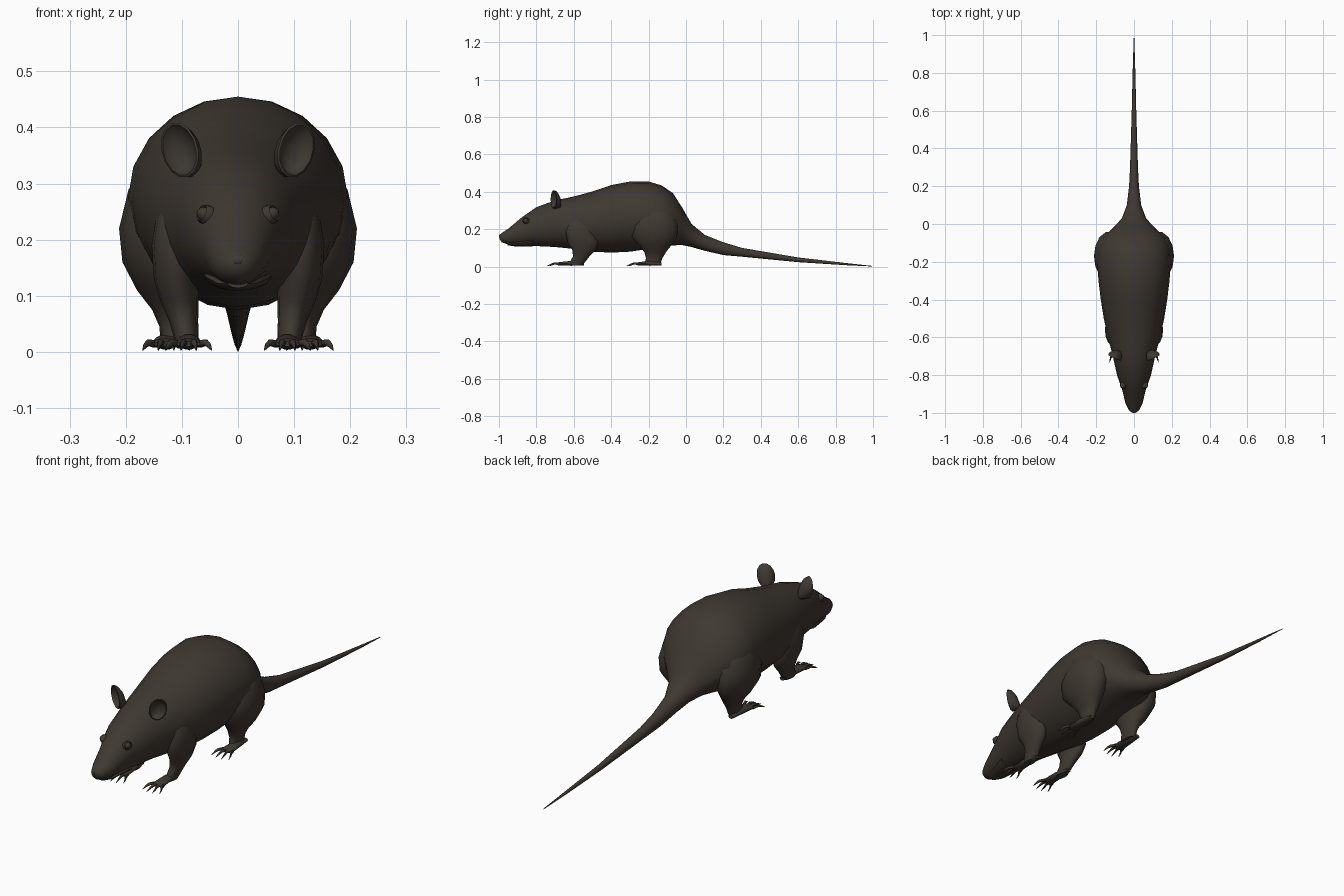
import bpy, bmesh, math
from mathutils import Vector

fur = bpy.data.materials.new("dark brown fur")
fur.diffuse_color = (0.05, 0.04, 0.031, 1)


def loft(name, rings, sides=16, mirror=True, angle=60):
    """Skin elliptical rings, each given as (centre, half-axis u, half-axis v)."""
    bm = bmesh.new()
    loops = []
    for c, u, v in rings:
        c, u, v = Vector(c), Vector(u), Vector(v)
        loops.append([bm.verts.new(c + u * math.cos(t) + v * math.sin(t))
                      for t in (2 * math.pi * i / sides for i in range(sides))])
    for a, b in zip(loops, loops[1:]):
        for i in range(sides):
            j = (i + 1) % sides
            bm.faces.new((a[i], a[j], b[j], b[i]))
    bm.faces.new(loops[0])
    bm.faces.new(loops[-1])
    bmesh.ops.recalc_face_normals(bm, faces=bm.faces)
    me = bpy.data.meshes.new(name)
    bm.to_mesh(me)
    bm.free()
    me.materials.append(fur)
    ob = bpy.data.objects.new(name, me)
    bpy.context.collection.objects.link(ob)
    if mirror:
        ob.modifiers.new("mirror", 'MIRROR').use_mirror_merge = False
    bpy.ops.object.select_all(action='DESELECT')
    ob.select_set(True)
    bpy.context.view_layer.objects.active = ob
    bpy.ops.object.shade_smooth_by_angle(angle=math.radians(angle))
    return ob


# head, body and tail: y, bottom, top, half width
profile = [
    (-0.998, .148, .170, .012), (-0.985, .130, .180, .028), (-0.95, .118, .203, .045),
    (-0.88, .114, .262, .062), (-0.80, .110, .318, .090), (-0.70, .105, .354, .112),
    (-0.60, .095, .375, .138), (-0.50, .080, .402, .160), (-0.40, .075, .436, .176),
    (-0.30, .080, .455, .188), (-0.20, .095, .455, .196), (-0.13, .107, .434, .192),
    (-0.07, .114, .393, .165), (-0.02, .115, .315, .110), (0.03, .105, .228, .064),
    (0.10, .085, .170, .038), (0.20, .062, .130, .026), (0.30, .053, .100, .021),
    (0.60, .024, .049, .012), (0.85, .008, .020, .006), (0.995, .001, .004, .001)]
loft("body_and_tail",
     [((0, y, (b + t) / 2), (w, 0, 0), (0, 0, (t - b) / 2)) for y, b, t, w in profile],
     20, mirror=False)


def limb(name, rows):
    """Limb of level rings: x, y, z, half width, half length."""
    loft(name, [((x, y, z), (rx, 0, 0), (0, ry, 0)) for x, y, z, rx, ry in rows], 14)


limb("front_leg", [
    (.100, -.55, .280, .025, .05), (.110, -.56, .240, .036, .075), (.112, -.56, .190, .042, .085),
    (.110, -.55, .130, .040, .085), (.104, -.545, .090, .034, .065),
    (.097, -.560, .055, .026, .045), (.092, -.580, .025, .022, .042), (.090, -.590, .006, .018, .036)])
limb("hind_leg", [
    (.110, -.17, .340, .050, .06), (.120, -.17, .290, .075, .11), (.132, -.17, .220, .080, .13),
    (.136, -.17, .160, .070, .125), (.128, -.165, .110, .052, .085),
    (.118, -.165, .075, .035, .058), (.116, -.170, .045, .024, .045), (.118, -.180, .012, .020, .044)])


# feet with spread toes and claws
def foot(name, x, heel, front, half):
    mid = (heel + front) / 2
    loft(name, [((x, heel, .014), (.012, 0, 0), (0, 0, .008)),
                ((x, mid, .018), (half * .75, 0, 0), (0, 0, .014)),
                ((x, front, .015), (half, 0, 0), (0, 0, .009)),
                ((x, front - .012, .014), (half * .8, 0, 0), (0, 0, .005))], 10)
    for i in range(4):
        s = (i - 1.5) / 1.5
        bx, k = x + s * half * .75, .055 - .015 * abs(s)
        dx = s * .016
        loft(f"{name}_toe_{i + 1}", [
            ((bx, front + .005, .014), (.007, 0, 0), (0, 0, .007)),
            ((bx + dx * .6, front - k * .5, .017), (.006, 0, 0), (0, 0, .006)),
            ((bx + dx, front - k * .8, .012), (.004, 0, 0), (0, 0, .005)),
            ((bx + dx * 1.3, front - k * 1.3, .003), (.001, 0, 0), (0, 0, .001))], 6)


foot("front_foot", .088, -.545, -.680, .027)
foot("hind_foot", .128, -.130, -.255, .028)

# cupped ears: back of the shell, rim, then hollow
n = Vector((.45, -.89, 0))
side, up = Vector((.89, .45, 0)), Vector((.14, 0, .99))
mid = Vector((.100, -.700, .360))
loft("ear", [(mid - n * d + up * h, side * a, up * b) for d, h, a, b in [
    (.032, -.030, .010, .014), (.022, -.014, .026, .034), (.006, -.003, .036, .047),
    (-.008, 0, .037, .050), (-.010, 0, .033, .046),
    (.004, -.003, .027, .037), (.012, -.012, .014, .020)]], 14, angle=50)

# eyes: raised lid ring with a ball in it
eye = Vector((.058, -.855, .245))
out = Vector((.75, -.45, .35)).normalized()
along = out.cross(Vector((0, 0, 1))).normalized()
tall = along.cross(out)
loft("eye", [(eye + out * d, along * r, tall * r * .9) for d, r in [
    (-.012, .021), (.004, .019), (.009, .016), (.006, .0135), (.011, .011),
    (.015, .006), (.016, .001)]], 12, angle=40)

# nose pad and lower jaw
loft("nose", [((0, -.975, .168), (.018, 0, 0), (0, 0, .014)),
              ((0, -.994, .164), (.014, 0, 0), (0, 0, .010)),
              ((0, -1.0, .162), (.006, 0, 0), (0, 0, .005))], 10, mirror=False)
loft("lower_jaw", [((0, -.955, .122), (.018, 0, 0), (0, 0, .008)),
                   ((0, -.92, .122), (.036, 0, 0), (0, 0, .013)),
                   ((0, -.82, .135), (.060, 0, 0), (0, 0, .026))], 12, mirror=False)
